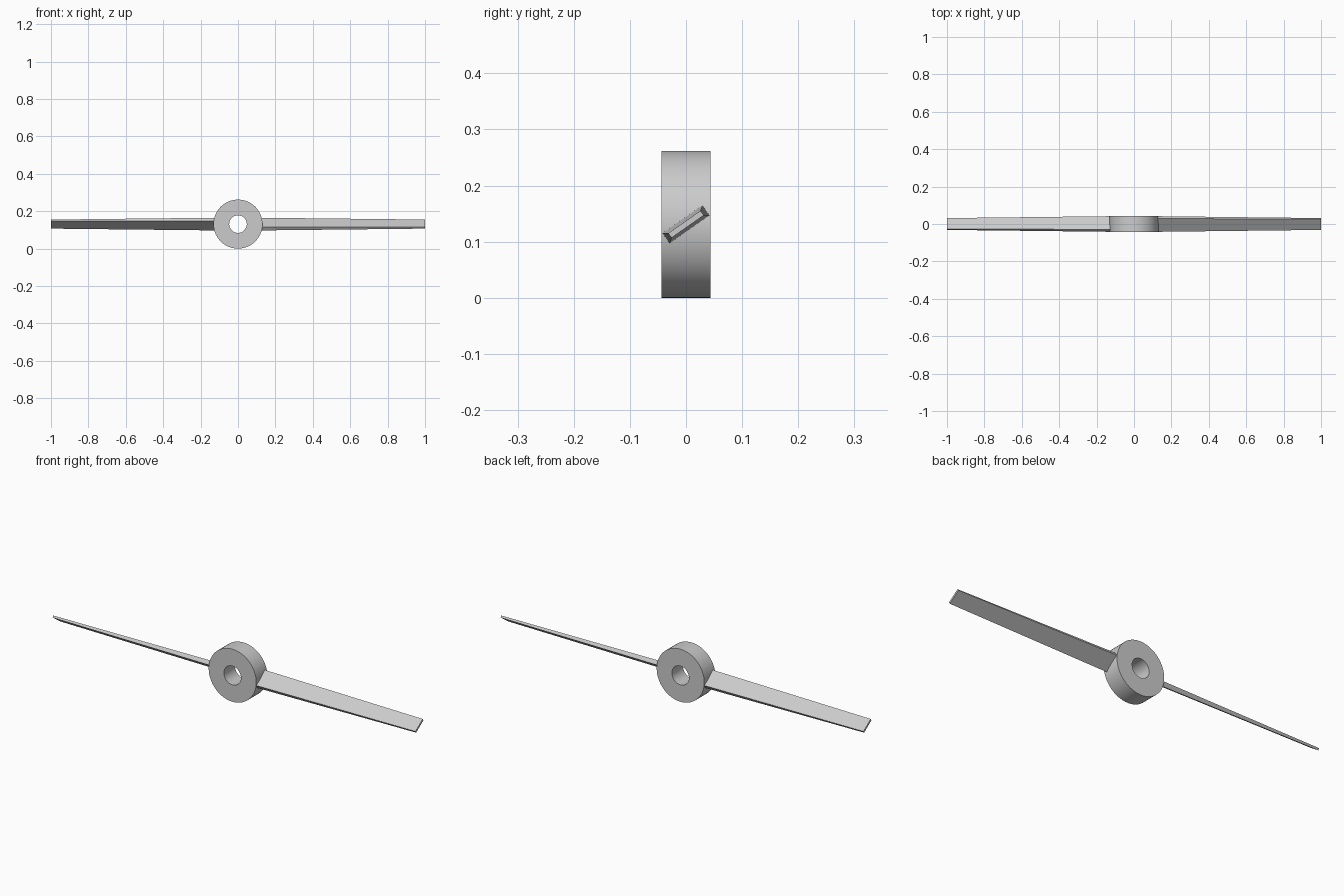
import bpy, bmesh, math
from mathutils import Vector

if "Cube" in bpy.data.objects:
    bpy.data.objects.remove(bpy.data.objects["Cube"])

HUB_R, HOLE_R, HUB_D = 0.131, 0.047, 0.0875
SEGS = 64
PITCH = math.radians(35)


def make_object(name, bm):
    bmesh.ops.recalc_face_normals(bm, faces=bm.faces[:])
    mesh = bpy.data.meshes.new(name)
    bm.to_mesh(mesh)
    bm.free()
    ob = bpy.data.objects.new(name, mesh)
    bpy.context.collection.objects.link(ob)
    ob.location.z = HUB_R
    return ob


# Hub: thick ring with a round bore along y
bm = bmesh.new()
profile = [(HOLE_R, -HUB_D / 2), (HUB_R, -HUB_D / 2),
           (HUB_R, HUB_D / 2), (HOLE_R, HUB_D / 2)]
rings = []
for i in range(SEGS):
    a = 2 * math.pi * i / SEGS
    rings.append([bm.verts.new((r * math.cos(a), y, r * math.sin(a))) for r, y in profile])
for i in range(SEGS):
    a, b = rings[i], rings[(i + 1) % SEGS]
    for j in range(4):
        k = (j + 1) % 4
        bm.faces.new((a[j], a[k], b[k], b[j]))
hub = make_object("hub", bm)
bpy.context.view_layer.objects.active = hub
hub.select_set(True)
bpy.ops.object.shade_smooth_by_angle(angle=math.radians(30))
hub.select_set(False)


# Blades: pitched flat bars tapering in chord and thickness to the tip
def blade(name, turn):
    bm = bmesh.new()
    chord_dir = Vector((0, math.cos(PITCH), math.sin(PITCH)))
    thick_dir = Vector((0, -math.sin(PITCH), math.cos(PITCH)))
    ends = []
    for x, chord, thick in [(0.11, 0.087, 0.022), (1.0, 0.07, 0.010)]:
        ends.append([bm.verts.new(Vector((x, 0, 0)) + chord_dir * chord / 2 * c
                                  + thick_dir * thick / 2 * t)
                     for c, t in [(-1, -1), (1, -1), (1, 1), (-1, 1)]])
    root, tip = ends
    bm.faces.new(root)
    bm.faces.new(tip)
    for j in range(4):
        k = (j + 1) % 4
        bm.faces.new((root[j], root[k], tip[k], tip[j]))
    ob = make_object(name, bm)
    ob.rotation_euler.y = turn


blade("right_blade", 0)
blade("left_blade", math.pi)
